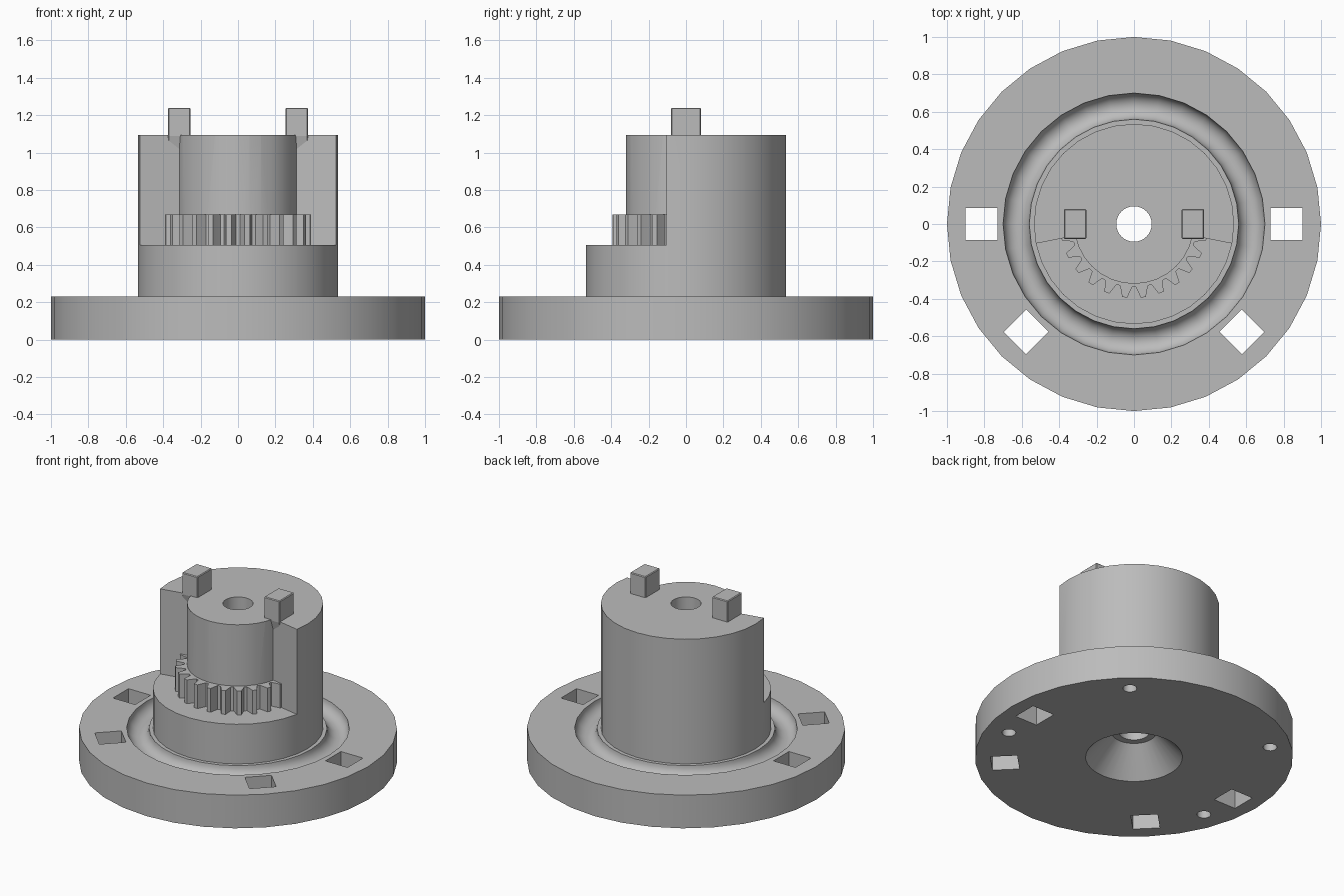
import bpy, bmesh
from math import sin, cos, pi, radians

SIDES = 32
BASE_H, TOWER_H, SHELF_H, GEAR_H = 0.23, 1.095, 0.505, 0.67
TOWER_R, CORE_R, BORE_R = 0.535, 0.32, 0.095

old = bpy.data.objects.get("Cube")
if old:
    bpy.data.objects.remove(old, do_unlink=True)

grey = bpy.data.materials.new("plain grey")
grey.use_nodes = True
COLOUR = (0.5, 0.5, 0.5, 1)
grey.diffuse_color = COLOUR
grey.node_tree.nodes["Principled BSDF"].inputs["Base Color"].default_value = COLOUR


def polar(r, degrees):
    return r * cos(radians(degrees)), r * sin(radians(degrees))


def finish(bm, name):
    bmesh.ops.recalc_face_normals(bm, faces=bm.faces)
    mesh = bpy.data.meshes.new(name)
    bm.to_mesh(mesh)
    bm.free()
    mesh.materials.append(grey)
    obj = bpy.data.objects.new(name, mesh)
    bpy.context.collection.objects.link(obj)
    return obj


def add_prism(bm, outline, direction):
    """Extrude a closed 3D outline along a direction."""
    face = bm.faces.new([bm.verts.new(p) for p in outline])
    moved = bmesh.ops.extrude_face_region(bm, geom=[face], use_keep_orig=True)["geom"]
    verts = [v for v in moved if isinstance(v, bmesh.types.BMVert)]
    bmesh.ops.translate(bm, verts=verts, vec=direction)


def upright(bm, outline, z0, z1):
    add_prism(bm, [(x, y, z0) for x, y in outline], (0, 0, z1 - z0))


def shade(obj, angle=30):
    bpy.ops.object.select_all(action='DESELECT')
    obj.select_set(True)
    bpy.context.view_layer.objects.active = obj
    bpy.ops.object.shade_smooth_by_angle(angle=radians(angle))


# Turned body: flange with round groove, tower, bore and countersink
groove = [(0.63 + 0.07 * cos(pi * i / 12), BASE_H - 0.07 * sin(pi * i / 12)) for i in range(13)]
profile = [(0.305, 0), (1, 0), (1, BASE_H)] + groove + [
    (TOWER_R, BASE_H), (TOWER_R, TOWER_H), (BORE_R, TOWER_H), (BORE_R, 0.18), (0.14, 0.18)]
bm = bmesh.new()
rings = []
for s in range(SIDES):
    rings.append([bm.verts.new((*polar(r, 360 * s / SIDES), z)) for r, z in profile])
for s in range(SIDES):
    a, b = rings[s], rings[(s + 1) % SIDES]
    for i in range(len(profile)):
        j = (i + 1) % len(profile)
        bm.faces.new((a[i], b[i], b[j], a[j]))
body = finish(bm, "flanged_body")

# Cutters: front recess around the core, square slots, blind pin holes
bm = bmesh.new()
step = 360 / SIDES
arc = [180 + step * i for i in range(1, SIDES // 2)]
recess = [polar(0.7, a) for a in arc] + [polar(CORE_R, a) for a in reversed(arc)]
upright(bm, recess, SHELF_H, 1.3)
for angle in (0, 180, 225, 315):
    cx, cy = polar(0.815, angle)
    corners = [polar(0.12, angle + 45 + 90 * k) for k in range(4)]
    upright(bm, [(cx + x, cy + y) for x, y in corners], -0.1, 0.4)
for side in (-1, 1):
    for px, py in ((0.575, 0.645), (0.8, -0.27)):
        circle = [polar(0.044, 22.5 * k) for k in range(16)]
        upright(bm, [(side * px + x, py + y) for x, y in circle], -0.1, 0.15)
cutter = finish(bm, "cutter")
cutter.hide_render = True

cut = body.modifiers.new("cuts", 'BOOLEAN')
cut.operation = 'DIFFERENCE'
cut.solver = 'EXACT'
cut.object = cutter
bpy.context.view_layer.objects.active = body
bpy.ops.object.modifier_apply(modifier="cuts")
bpy.data.objects.remove(cutter, do_unlink=True)
shade(body)

# Half ring of gear teeth on the shelf
PITCH = 360 / 25
outline = []
for k in range(-6, 6):
    mid = 270 + (k + 0.5) * PITCH
    for r, off in ((0.337, -5.6), (0.365, -3.6), (0.395, -2.0),
                   (0.395, 2.0), (0.365, 3.6), (0.337, 5.6)):
        outline.append(polar(r, mid + off))
outline += [polar(0.28, 355 - 10 * k) for k in range(18)]
bm = bmesh.new()
upright(bm, outline, SHELF_H - 0.01, GEAR_H)
shade(finish(bm, "gear_teeth"))

# Drive tabs on top, each with a sloping foot in front
foot = [(-0.08, 1.24), (0.08, 1.24), (0.08, 1.0), (-0.05, 0.97), (-0.08, 1.09)]
for name, x0 in (("left_tab", 0.255), ("right_tab", -0.375)):
    bm = bmesh.new()
    add_prism(bm, [(x0, y, z) for y, z in foot], (0.12, 0, 0))
    tab = finish(bm, name)
    bevel = tab.modifiers.new("soft_edges", 'BEVEL')
    bevel.width = 0.005
    bevel.segments = 1
